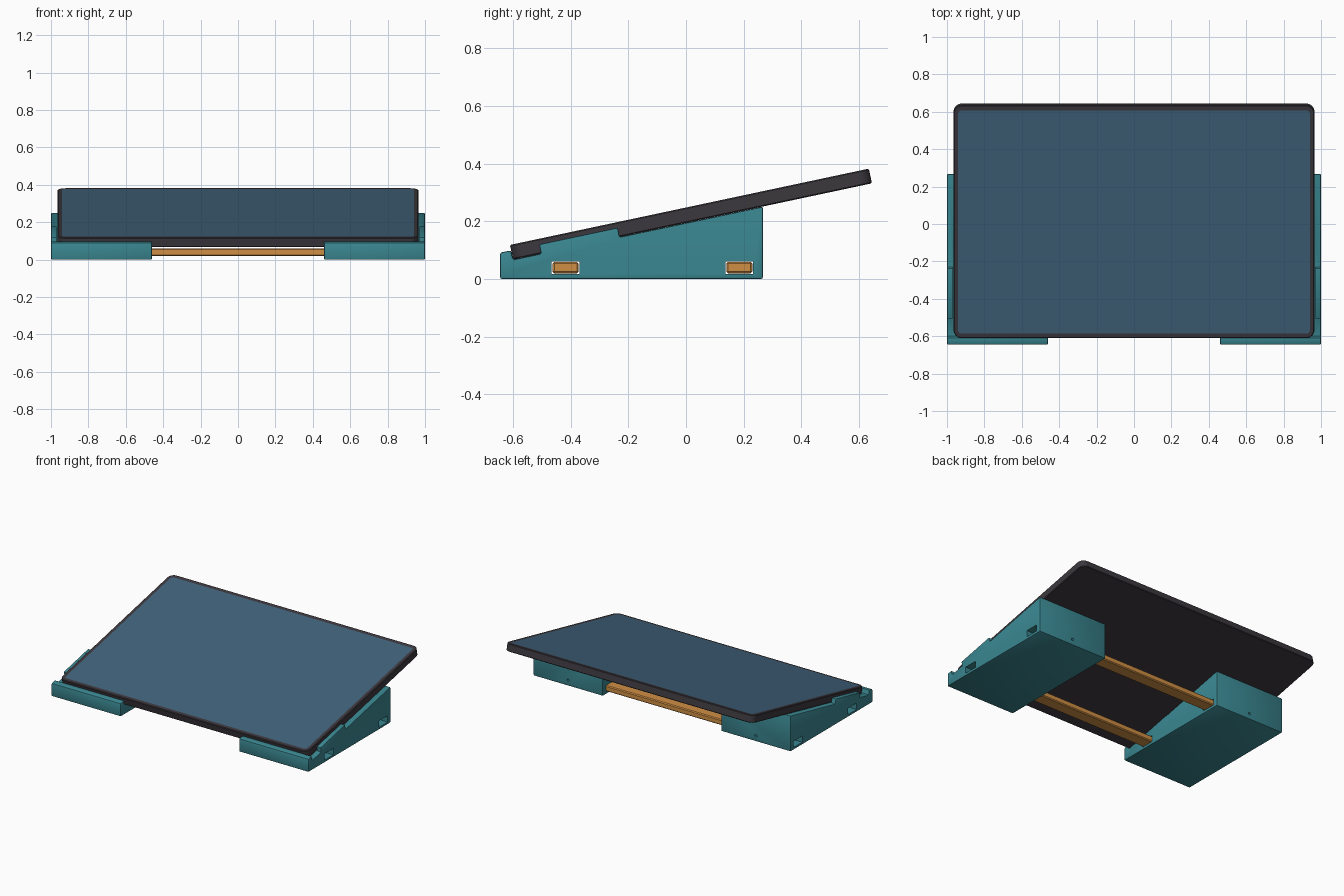
import bpy, bmesh, math
from mathutils import Matrix, Vector

cube = bpy.data.objects.get("Cube")
if cube:
    bpy.data.objects.remove(cube, do_unlink=True)


def material(name, srgb):
    lin = [((c / 255 + 0.055) / 1.055) ** 2.4 for c in srgb] + [1]
    m = bpy.data.materials.new(name)
    m.use_nodes = True
    m.diffuse_color = lin
    m.node_tree.nodes["Principled BSDF"].inputs["Base Color"].default_value = lin
    return m


TEAL = material("teal plastic", (58, 135, 145))
WOOD = material("wood", (208, 143, 68))
FRAME = material("dark frame", (60, 56, 62))
GLASS = material("blue screen", (64, 99, 123))

TILT = math.radians(12)
# Tablet space: origin at the lower front edge, y running up the slope
SLOPE = Matrix.Translation((0, -0.6, 0.067)) @ Matrix.Rotation(TILT, 4, 'X')
LENGTH, HALF, THICK = 1.273, 0.965, 0.052


def to_object(name, bm, *mats):
    bmesh.ops.recalc_face_normals(bm, faces=bm.faces)
    mesh = bpy.data.meshes.new(name)
    bm.to_mesh(mesh)
    bm.free()
    for m in mats:
        mesh.materials.append(m)
    ob = bpy.data.objects.new(name, mesh)
    bpy.context.collection.objects.link(ob)
    return ob


def box(name, lo, hi, mat, matrix=Matrix()):
    lo, hi = Vector(lo), Vector(hi)
    bm = bmesh.new()
    bmesh.ops.create_cube(bm, size=1)
    for v in bm.verts:
        v.co = matrix @ Vector([l + (c + 0.5) * (h - l) for l, h, c in zip(lo, hi, v.co)])
    return to_object(name, bm, mat)


def bevel(ob, width, segments):
    mod = ob.modifiers.new("edge", 'BEVEL')
    mod.width, mod.segments, mod.limit_method = width, segments, 'ANGLE'


def bake(ob):
    deps = bpy.context.evaluated_depsgraph_get()
    mesh = bpy.data.meshes.new_from_object(ob.evaluated_get(deps))
    ob.modifiers.clear()
    ob.data = mesh


def smooth(ob):
    bpy.ops.object.select_all(action='DESELECT')
    ob.select_set(True)
    bpy.context.view_layer.objects.active = ob
    bpy.ops.object.shade_smooth_by_angle(angle=math.radians(30))


def rounded(half_x, y0, y1, radius, z, steps=8):
    pts = []
    corners = ((1, y1 - radius), (-1, y1 - radius), (-1, y0 + radius), (1, y0 + radius))
    for i, (sx, cy) in enumerate(corners):
        for k in range(steps + 1):
            a = (i + k / steps) * math.pi / 2
            pts.append(SLOPE @ Vector((sx * (half_x - radius) + radius * math.cos(a),
                                       cy + radius * math.sin(a), z)))
    return pts


# Tablet: stacked rounded outlines, the innermost one filled as the screen
bm = bmesh.new()
E = 0.004
layers = [rounded(HALF - E, E, LENGTH - E, 0.041, 0),
          rounded(HALF, 0, LENGTH, 0.045, E),
          rounded(HALF, 0, LENGTH, 0.045, THICK - E),
          rounded(HALF - E, E, LENGTH - E, 0.041, THICK),
          rounded(HALF - 0.025, 0.025, LENGTH - 0.028, 0.018, THICK)]
rings = [[bm.verts.new(p) for p in layer] for layer in layers]
for low, high in zip(rings, rings[1:]):
    for i in range(len(low)):
        j = (i + 1) % len(low)
        bm.faces.new((low[i], low[j], high[j], high[i]))
bm.faces.new(rings[0][::-1])
bm.faces.new(rings[-1]).material_index = 1
smooth(to_object("tablet", bm, FRAME, GLASS))

# Side outline of a stand: front lip, seat, raised side lip, seat, back
PROFILE = [(-0.645, 0), (0.267, 0), (0.267, 0.251), (-0.23, 0.1456), (-0.237, 0.178),
           (-0.51, 0.12), (-0.503, 0.0876), (-0.6, 0.067), (-0.607, 0.099), (-0.645, 0.091)]
INNER, OUTER = 0.46, 1.0
RODS = {"front_rod": -0.418, "back_rod": 0.185}
ROD_Z, ROD_W, ROD_H = 0.039, 0.09, 0.04


def stand(name, side):
    bm = bmesh.new()
    face = bm.faces.new([bm.verts.new((side * INNER, y, z)) for y, z in PROFILE])
    new = bmesh.ops.extrude_face_region(bm, geom=[face])["geom"]
    bmesh.ops.translate(bm, vec=(side * (OUTER - INNER), 0, 0),
                        verts=[g for g in new if isinstance(g, bmesh.types.BMVert)])
    ob = to_object(name, bm, TEAL)
    bevel(ob, 0.006, 2)

    # Tablet pocket, leaving the side lip only at the outer wall
    cutters = [box("pocket_cutter", (-0.97, 0.02, -0.0005), (0.97, 0.5, 0.15), TEAL, SLOPE)]
    # Rod slots and the screw hole in the back
    for y in RODS.values():
        w, h = ROD_W / 2 + 0.003, ROD_H / 2 + 0.002
        cutters.append(box("slot_cutter", (-1.2, y - w, ROD_Z - h), (1.2, y + w, ROD_Z + h), TEAL))
    bm = bmesh.new()
    bmesh.ops.create_cone(bm, cap_ends=True, segments=20, radius1=0.009, radius2=0.009, depth=0.06,
                          matrix=Matrix.Translation((side * 0.73, 0.267, ROD_Z))
                          @ Matrix.Rotation(math.pi / 2, 4, 'X'))
    cutters.append(to_object("screw_cutter", bm, TEAL))
    for c in cutters:
        c.hide_render = True
        mod = ob.modifiers.new("cut", 'BOOLEAN')
        mod.operation, mod.solver, mod.object = 'DIFFERENCE', 'EXACT', c
    bake(ob)
    for c in cutters:
        bpy.data.objects.remove(c, do_unlink=True)
    smooth(ob)


stand("left_stand", 1)
stand("right_stand", -1)

# Wooden rods joining the stands, ends sunk inside the slots
for name, y in RODS.items():
    rod = box(name, (-0.92, y - ROD_W / 2, ROD_Z - ROD_H / 2),
              (0.92, y + ROD_W / 2, ROD_Z + ROD_H / 2), WOOD)
    bevel(rod, 0.006, 1)
    bake(rod)
